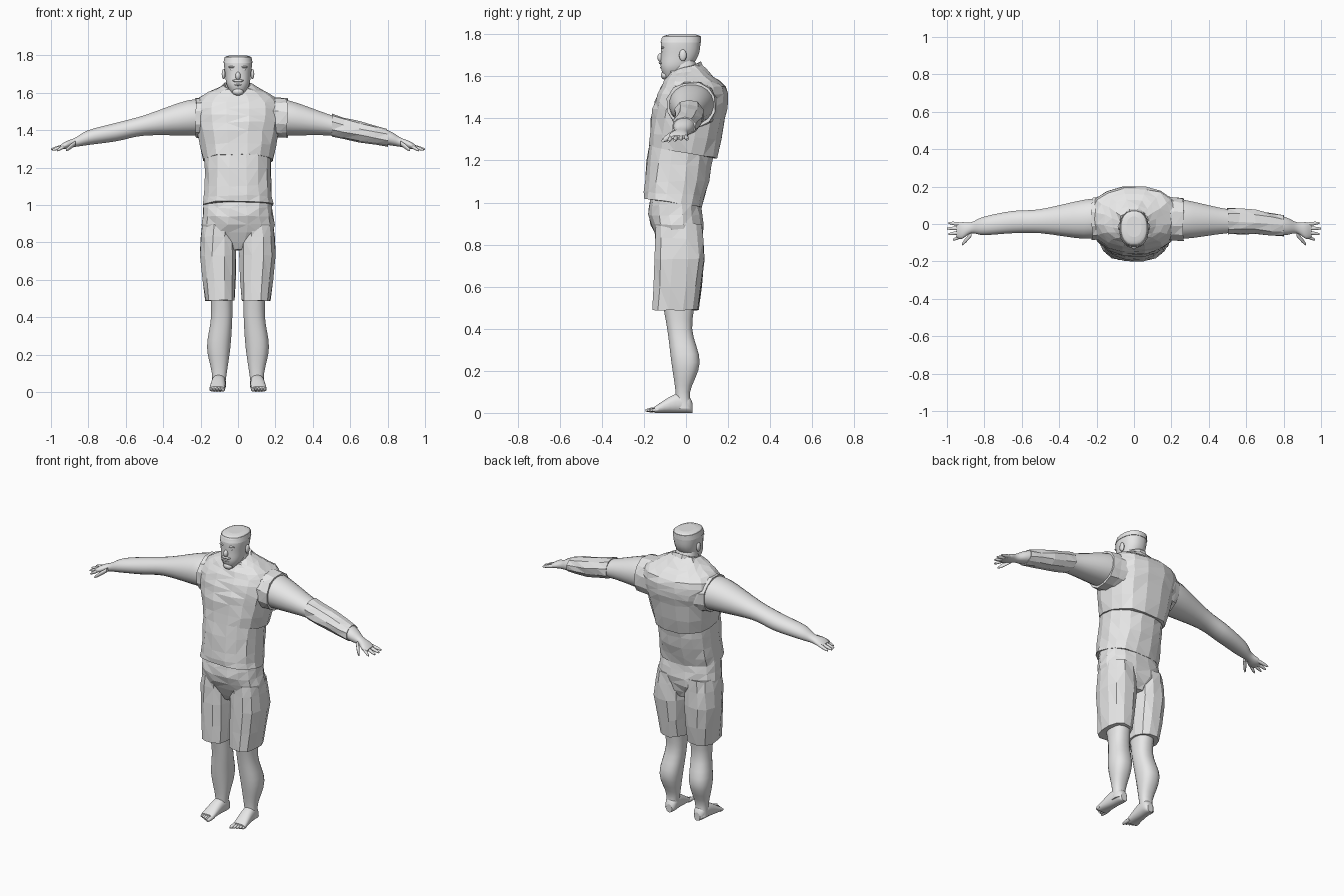
import bpy, bmesh, math, random
from mathutils import Vector

random.seed(4)
cube = bpy.data.objects.get("Cube")
if cube:
    bpy.data.objects.remove(cube, do_unlink=True)

grey = bpy.data.materials.new("light_grey")
grey.use_nodes = True
grey.diffuse_color = (0.8, 0.8, 0.8, 1)
grey.node_tree.nodes["Principled BSDF"].inputs["Base Color"].default_value = grey.diffuse_color


def finish(name, bm):
    """Turn a bmesh into a grey object."""
    bmesh.ops.recalc_face_normals(bm, faces=bm.faces[:])
    mesh = bpy.data.meshes.new(name)
    bm.to_mesh(mesh)
    bm.free()
    mesh.materials.append(grey)
    bpy.context.collection.objects.link(bpy.data.objects.new(name, mesh))


def ring(position, low_u, high_u, low_v, high_v, tilt=0):
    """One cross-section: its place on the axis, its extents and its lean."""
    return Vector((position, low_u, high_u, low_v, high_v, tilt))


def level(height, half_width, front, back, tilt=0):
    return ring(height, -half_width, half_width, front, back, tilt)


def grow(section, amount):
    return section + ring(0, -amount, amount, -amount, amount)


def resample(rings, steps):
    """Add cross-sections along a smooth spline through the given ones."""
    result = []
    for i in range(len(rings) - 1):
        before, start = rings[max(i - 1, 0)], rings[i]
        end, after = rings[i + 1], rings[min(i + 2, len(rings) - 1)]
        pull_in, pull_out = (end - before) / 2, (after - start) / 2
        for k in range(steps):
            t = k / steps
            ease = t * t * (3 - 2 * t)
            result.append(start.lerp(end, ease) + pull_in * (t * (1 - t) ** 2)
                          - pull_out * (t * t * (1 - t)))
    return result + [rings[-1]]


def loft(name, axis, rings, side=1, sides=20, squareness=0.85, cloth=False):
    """Skin cross-sections; cloth is faceted and slightly crumpled, skin is smooth."""
    bm = bmesh.new()
    crumple = 0.004 if cloth else 0
    loops = []
    for position, low_u, high_u, low_v, high_v, tilt in resample(rings, 2 if cloth else 4):
        loop = []
        for i in range(sides):
            angle = math.tau * (i + 0.5) / sides
            c, s = (math.copysign(abs(k) ** squareness, k)
                    for k in (math.cos(angle), math.sin(angle)))
            u = (low_u + high_u + c * (high_u - low_u)) / 2
            v = (low_v + high_v + s * (high_v - low_v)) / 2
            w = position + tilt * s
            point = Vector({"X": (w, u, v), "Y": (u, w, v), "Z": (u, v, w)}[axis])
            point += Vector([random.uniform(-crumple, crumple) for _ in "xyz"])
            point.x *= side
            loop.append(bm.verts.new(point))
        loops.append(loop)
    for a, b in zip(loops, loops[1:]):
        for i in range(sides):
            j = (i + 1) % sides
            bm.faces.new((a[i], a[j], b[j], b[i])).smooth = not cloth
    bm.faces.new(loops[0])
    bm.faces.new(loops[-1])
    if cloth:
        bmesh.ops.triangulate(bm, faces=bm.faces[:])
    finish(name, bm)


def digit(name, axis, start, end, radius, side):
    """Tapered finger or toe between two points."""
    start, end = Vector(start), Vector(end)
    k = "XYZ".index(axis)
    u, v = [i for i in range(3) if i != k]
    rings = []
    for along, taper in ((0, 1), (0.6, 1), (1, 0.5)):
        c = start.lerp(end, along)
        rings.append(grow(ring(c[k], c[u], c[u], c[v], c[v]), radius * taper))
    loft(name, axis, rings, side, sides=8, squareness=1)


def blob(name, location, size):
    bm = bmesh.new()
    bmesh.ops.create_uvsphere(bm, u_segments=12, v_segments=8, radius=1)
    bmesh.ops.scale(bm, vec=size, verts=bm.verts[:])
    bmesh.ops.translate(bm, vec=location, verts=bm.verts[:])
    for face in bm.faces:
        face.smooth = True
    finish(name, bm)


# Shirt: broad chest above, loose belly panel below
loft("shirt_chest", "Z", [
    level(1.24, .19, -.18, .15, tilt=-.03),
    level(1.4, .22, -.17, .19),
    level(1.48, .235, -.15, .2),
    level(1.55, .23, -.12, .19),
    level(1.6, .16, -.09, .13),
    level(1.64, .08, -.08, .07, tilt=.02)], sides=16, cloth=True)
loft("shirt_belly", "Z", [
    level(1.25, .18, -.18, .13, tilt=-.03),
    level(1.1, .18, -.2, .11),
    level(1, .19, -.2, .08, tilt=-.02)], sides=16, cloth=True)
loft("collar", "Z", [
    level(1.58, .09, -.1, .1, tilt=.03),
    level(1.64, .07, -.07, .07, tilt=.03)], sides=12, cloth=True)

# Seat of the shorts
loft("shorts_seat", "Z", [
    level(1.02, .18, -.17, .07),
    level(.94, .19, -.18, .08),
    level(.85, .19, -.15, .08),
    level(.76, .06, -.1, .05)], sides=16, cloth=True)

# Neck and head with flat-topped hair
loft("neck", "Z", [
    level(1.5, .09, -.07, .12),
    level(1.58, .075, -.08, .08),
    level(1.68, .06, -.06, .04)])
head = [
    level(1.59, .03, -.1, -.04),
    level(1.64, .06, -.12, .02),
    level(1.7, .07, -.12, .06),
    level(1.76, .076, -.12, .07),
    level(1.79, .07, -.11, .07),
    level(1.8, .04, -.07, .04)]
loft("head", "Z", head)
loft("hair", "Z", [grow(section, .003) for section in head[3:5]])

# Face
blob("nose", location=(0, -.12, 1.69), size=(.014, .016, .022))
blob("moustache", location=(0, -.117, 1.664), size=(.03, .013, .008))
blob("lower_lip", location=(0, -.114, 1.642), size=(.02, .01, .006))
blob("chin_beard", location=(0, -.1, 1.605), size=(.03, .02, .02))

# Limb cross-sections, mirrored below
leg = [
    ring(.56, .03, .15, -.12, .05),
    ring(.4, .03, .145, -.09, .03),
    ring(.24, .04, .166, -.07, .066),
    ring(.1, .06, .14, -.05, .02),
    ring(.02, .07, .14, -.05, .03)]
arm = [
    ring(.16, -.07, .14, 1.37, 1.56),
    ring(.27, -.08, .13, 1.37, 1.56),
    ring(.5, -.05, .08, 1.37, 1.48),
    ring(.65, -.05, .07, 1.34, 1.44),
    ring(.8, -.06, .04, 1.32, 1.4),
    ring(.87, -.05, .01, 1.31, 1.36),
    ring(.92, -.08, .01, 1.3, 1.34),
    ring(.95, -.07, 0, 1.3, 1.32)]
foot = []
for y, half_width, top in ((.03, .02, .05), (.01, .035, .08), (-.05, .038, .09), (-.15, .042, .03)):
    middle = .1 - y * .08
    foot.append(ring(y, middle - half_width, middle + half_width, 0, top))

for side, label, sleeve_edge in ((1, "left", .265), (-1, "right", .225)):
    # Face pairs
    blob(label + "_ear", location=(side * .077, -.015, 1.7), size=(.01, .018, .028))
    blob(label + "_eye", location=(side * .03, -.107, 1.72), size=(.011, .008, .007))
    blob(label + "_brow", location=(side * .03, -.11, 1.737), size=(.022, .01, .006))

    # Leg, foot and toes
    loft(label + "_shorts_leg", "Z", [
        ring(.9, .01, .19, -.15, .08),
        ring(.73, .006, .205, -.15, .09),
        ring(.49, .016, .176, -.16, .06)], side, sides=12, cloth=True)
    loft(label + "_leg", "Z", leg, side)
    loft(label + "_foot", "Y", foot, side)
    for i in range(5):
        x = .08 + i * .016
        digit(f"{label}_toe_{i + 1}", "Y", (x, -.13, .016), (x, -.193 + i * .008, .012),
              radius=.009 if i else .012, side=side)

    # Arm, fingers and thumb
    loft(label + "_arm", "X", arm, side, squareness=0.95)
    for i in range(4):
        reach = 1 - .008 * (i - 1) ** 2
        digit(f"{label}_finger_{i + 1}", "X", (.92, -.002 - i * .021, 1.317),
              (reach, .006 - i * .03, 1.3 - i * .003), radius=.01, side=side)
    digit(label + "_thumb", "X", (.87, -.055, 1.33), (.92, -.11, 1.293), radius=.014, side=side)

    # Cap sleeve, longer on the left
    cuff = ring(sleeve_edge, *arm[1][1:])
    loft(label + "_cap_sleeve", "X", [grow(arm[0], .015), grow(cuff, .012)],
         side, sides=12, cloth=True)

# Creased wrap over the left forearm
loft("left_forearm_wrap", "X", [grow(section, .007) for section in arm[2:5]],
     sides=10, squareness=0.95, cloth=True)
